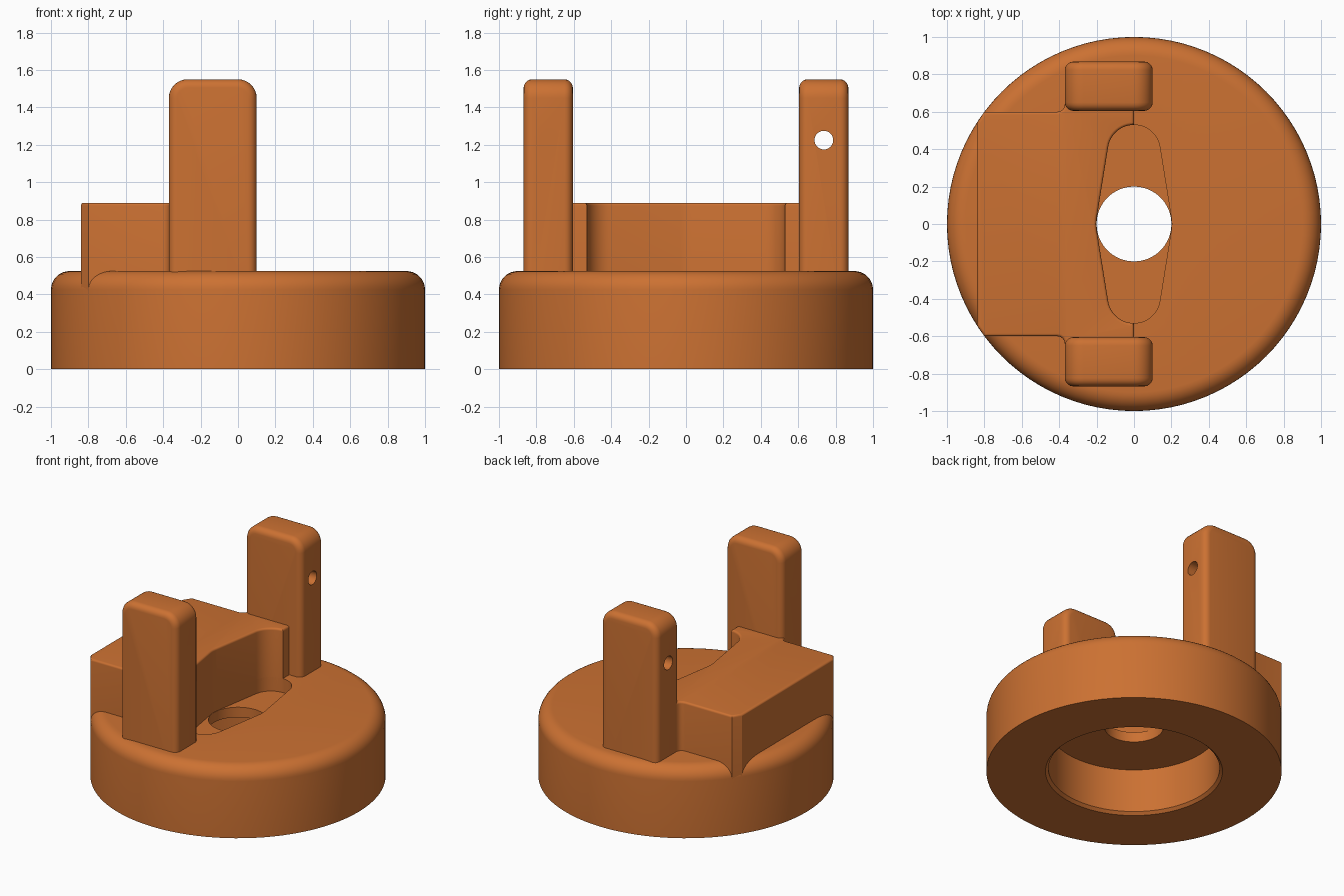
import bpy, bmesh, math
from math import sin, cos, pi, radians

if "Cube" in bpy.data.objects:
    bpy.data.objects.remove(bpy.data.objects["Cube"])

orange = bpy.data.materials.new("burnt orange")
orange.diffuse_color = (0.60, 0.165, 0.032, 1)
orange.use_nodes = True
orange.node_tree.nodes["Principled BSDF"].inputs["Base Color"].default_value = orange.diffuse_color


def finish(name, bm):
    bmesh.ops.recalc_face_normals(bm, faces=bm.faces)
    me = bpy.data.meshes.new(name)
    bm.to_mesh(me)
    bm.free()
    me.materials.append(orange)
    ob = bpy.data.objects.new(name, me)
    bpy.context.collection.objects.link(ob)
    return ob


def smooth(ob):
    bpy.ops.object.select_all(action='DESELECT')
    ob.select_set(True)
    bpy.context.view_layer.objects.active = ob
    bpy.ops.object.shade_smooth_by_angle(angle=radians(30))


def arc(cx, cy, r, a0, a1, n):
    return [(cx + r * cos(radians(a0 + (a1 - a0) * i / n)),
             cy + r * sin(radians(a0 + (a1 - a0) * i / n))) for i in range(n + 1)]


def prism(pts, z0, z1):
    bm = bmesh.new()
    f = bm.faces.new([bm.verts.new((x, y, z0)) for x, y in pts])
    ext = bmesh.ops.extrude_face_region(bm, geom=[f])['geom']
    bmesh.ops.translate(bm, vec=(0, 0, z1 - z0),
                        verts=[v for v in ext if isinstance(v, bmesh.types.BMVert)])
    bmesh.ops.recalc_face_normals(bm, faces=bm.faces)
    return bm


def bevel(bm, edges, width, seg):
    bmesh.ops.bevel(bm, geom=edges, offset=width, offset_type='OFFSET', segments=seg,
                    profile=0.5, affect='EDGES', clamp_overlap=True)


def cut(ob, cutter):
    cutter.hide_render = True
    cutter.hide_viewport = False
    mod = ob.modifiers.new("cut", 'BOOLEAN')
    mod.operation, mod.object, mod.solver = 'DIFFERENCE', cutter, 'EXACT'
    bpy.context.view_layer.objects.active = ob
    bpy.ops.object.modifier_apply(modifier=mod.name)
    bpy.data.objects.remove(cutter)


# left half of the tapered slot, from +y tip round to -y tip
TILT = math.degrees(math.asin((0.202 - 0.14) / 0.39))
half_slot = (arc(0, 0.39, 0.14, 90, 180 - TILT, 12)
             + arc(0, 0, 0.202, 180 - TILT, 180 + TILT, 4)
             + arc(0, -0.39, 0.14, 180 + TILT, 270, 12))

# round base: turned profile with stepped bore and rounded top rim
profile = ([(0.2, 0.345), (0.58, 0.345), (0.58, 0.02), (0.6, 0), (1, 0)]
           + arc(0.9, 0.425, 0.1, 0, 90, 8) + [(0.2, 0.525)])
SEG = 96
bm = bmesh.new()
rings = [[bm.verts.new((r * cos(2 * pi * s / SEG), r * sin(2 * pi * s / SEG), z))
          for r, z in profile] for s in range(SEG)]
for s in range(SEG):
    a, b = rings[s], rings[(s + 1) % SEG]
    for i in range(len(profile)):
        j = (i + 1) % len(profile)
        bm.faces.new((a[i], b[i], b[j], a[j]))
base = finish("round_base", bm)
slot = half_slot + [(-x, -y) for x, y in half_slot[1:-1]]
cut(base, finish("slot_cutter", prism(slot, 0.42, 0.7)))
smooth(base)

# raised block wrapping the slot, its sides blending into the posts
side = [(-0.84, -0.54), (-0.80, -0.60)] + arc(-0.41, -0.64, 0.04, 90, 0, 4) + [(0, -0.64)]
plan = side + half_slot[::-1] + [(x, -y) for x, y in side[::-1]]
bm = prism(plan, 0.42, 0.89)
bevel(bm, [e for e in bm.edges if all(v.co.z > 0.88 for v in e.verts)], 0.035, 5)
smooth(finish("raised_block", bm))

# two upright posts with pin holes
for sign, label in ((-1, "front"), (1, "back")):
    y0, y1 = 0.605, 0.868
    bm = prism([(-0.37, y0), (0.1, y0), (0.1, y1), (-0.37, y1)], 0.36, 1.55)
    bevel(bm, [e for e in bm.edges if all(v.co.z > 1.5 for v in e.verts)
               and abs(e.verts[0].co.x - e.verts[1].co.x) < 0.01], 0.1, 8)
    # round the outlines of both broad faces
    bevel(bm, [e for e in bm.edges if abs(e.verts[0].co.y - e.verts[1].co.y) < 0.01
               and max(v.co.z for v in e.verts) > 0.4], 0.045, 5)
    for v in bm.verts:
        v.co.y *= sign
    post = finish(label + "_post", bm)
    hole = [(y + sign * 0.737, z + 1.225) for y, z in arc(0, 0, 0.05, 0, 360, 32)[:-1]]
    hb = prism(hole, -0.6, 0.4)
    for v in hb.verts:
        v.co = (v.co.z, v.co.x, v.co.y)
    cut(post, finish("pin_cutter", hb))
    smooth(post)
